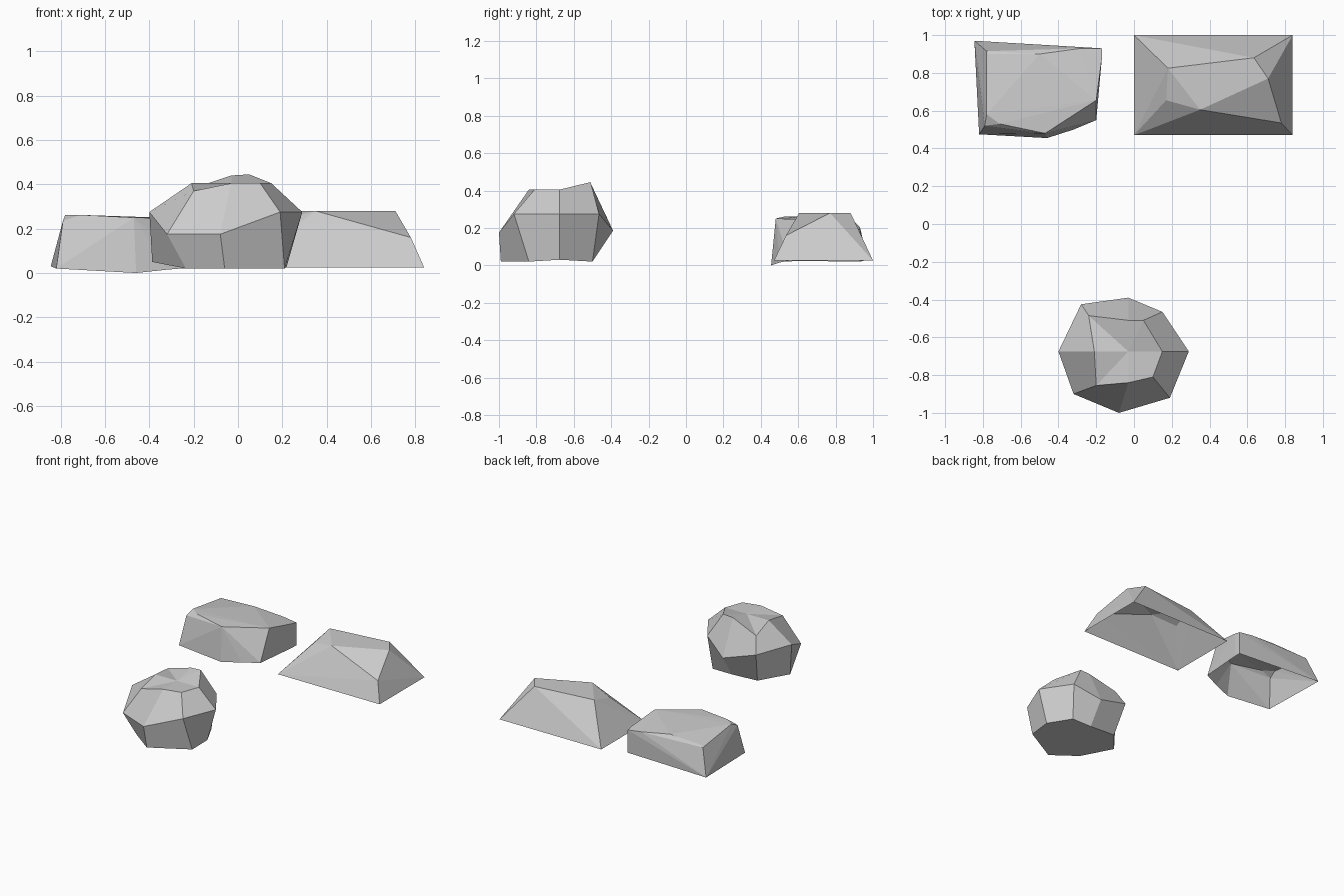
import bpy, bmesh

if "Cube" in bpy.data.objects:
    bpy.data.objects.remove(bpy.data.objects["Cube"])


def finish(bm, name):
    mesh = bpy.data.meshes.new(name)
    bm.to_mesh(mesh)
    bm.free()
    obj = bpy.data.objects.new(name, mesh)
    bpy.context.collection.objects.link(obj)
    return obj


def open_hull_rock(name, points):
    """Convex chipped shell without an underside."""
    bm = bmesh.new()
    for p in points:
        bm.verts.new(p)
    bmesh.ops.convex_hull(bm, input=bm.verts[:])
    bm.normal_update()
    under = [f for f in bm.faces if f.normal.z < -0.6]
    bmesh.ops.delete(bm, geom=under, context='FACES')
    return finish(bm, name)


def ring_rock(name, rings, top):
    """Stacked eight-sided rings with a flat bottom and a pole on top."""
    bm = bmesh.new()
    loops = [[bm.verts.new(p) for p in ring] for ring in rings]
    n = len(loops[0])
    for low, high in zip(loops, loops[1:]):
        for i in range(n):
            j = (i + 1) % n
            bm.faces.new((low[i], low[j], high[j], high[i]))
    pole = bm.verts.new(top)
    for i in range(n):
        bm.faces.new((loops[-1][i], loops[-1][(i + 1) % n], pole))
    bm.faces.new(loops[0][::-1])
    bmesh.ops.recalc_face_normals(bm, faces=bm.faces[:])
    return finish(bm, name)


# round boulder: bottom, widest and upper rings, counter-clockwise from +x
ring_rock("round_rock", [
    [(.22, -.675, .03), (.13, -.50, .02), (-.03, -.50, .02), (-.24, -.50, .03),
     (-.387, -.675, .05), (-.235, -.86, .02), (-.06, -.99, .02), (.21, -.84, .02)],
    [(.29, -.675, .275), (.15, -.465, .275), (-.03, -.39, .185), (-.28, -.425, .26),
     (-.40, -.675, .275), (-.32, -.90, .175), (-.08, -1.0, .175), (.19, -.92, .275)],
    [(.15, -.675, .405), (.05, -.51, .445), (-.03, -.51, .44), (-.24, -.485, .37),
     (-.21, -.675, .405), (-.20, -.855, .37), (-.03, -.84, .405), (.10, -.81, .405)],
], (-.03, -.675, .405))

# wedge rock: rectangular foot and chipped flat top
open_hull_rock("wedge_rock", [
    (0, .47, .025), (.84, .47, .025), (.84, 1, .025), (0, 1, .025),
    (.18, .825, .28), (.35, .605, .28), (.71, .77, .28), (.635, .88, .28),
    (.17, .655, .235), (.78, .535, .16)])

# slab rock: steep sides and a gently sloping top
open_hull_rock("slab_rock", [
    (-.845, .97, .03), (-.82, .475, .02), (-.46, .455, 0), (-.32, .50, .015),
    (-.20, .55, .025), (-.17, .88, .02), (-.17, .93, .02),
    (-.78, .915, .215), (-.77, .90, .222), (-.78, .58, .262), (-.79, .52, .235),
    (-.71, .53, .262), (-.47, .48, .25), (-.20, .655, .245),
    (-.17, .88, .20), (-.17, .93, .19), (-.28, .93, .205), (-.50, .90, .235)])
